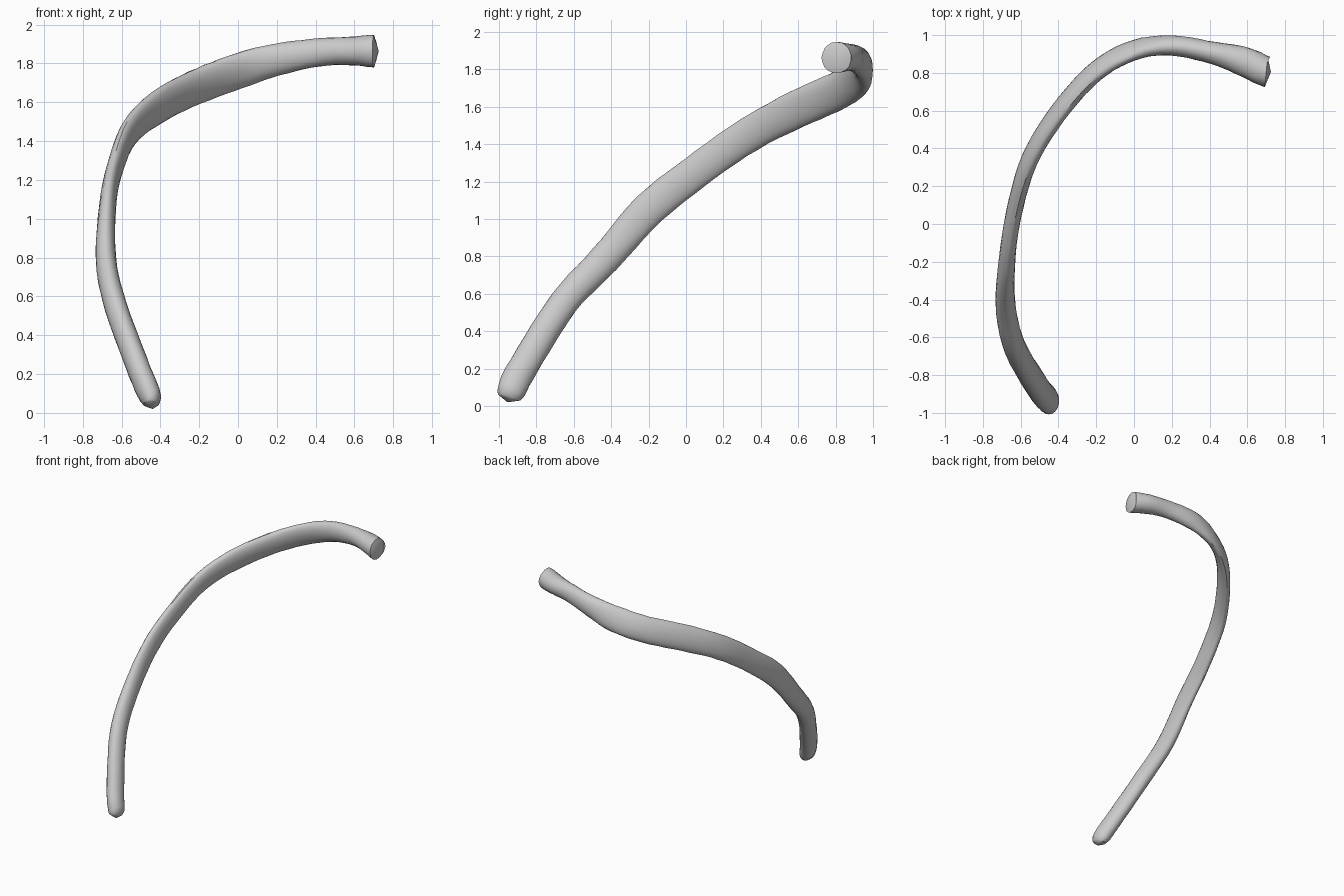
import bpy
import bmesh
import math
import random
from mathutils import Vector

random.seed(4)
cube = bpy.data.objects.get("Cube")
if cube:
    bpy.data.objects.remove(cube)

SIDES = 20
STEPS = 5

# Stations along the bone: centre x, y, z, half width, half thickness, lean in degrees
STATIONS = [
    (-.45, -.945, .045, .062, .042, 60),
    (-.455, -.93, .09, .077, .058, 60),
    (-.505, -.87, .21, .079, .06, 59),
    (-.63, -.655, .55, .078, .058, 54),
    (-.68, -.435, .785, .083, .053, 48),
    (-.672, -.195, 1.055, .092, .044, 44),
    (-.637, .05, 1.25, .09, .041, 40),
    (-.555, .335, 1.45, .093, .043, 33),
    (-.4, .59, 1.585, .1, .044, 25),
    (-.2, .81, 1.685, .1, .045, 22),
    (0, .92, 1.76, .098, .045, 20),
    (.2, .945, 1.82, .083, .053, 8),
    (.42, .905, 1.857, .072, .059, 0),
    (.58, .86, 1.864, .074, .078, 0),
    (.7, .805, 1.863, .084, .08, 0),
]


def spline(p0, p1, p2, p3, t):
    """Smooth blend from p1 to p2 for one value."""
    return p1 + t * (p2 - p0 + t * (2 * p0 - 5 * p1 + 4 * p2 - p3
                                    + t * (3 * (p1 - p2) + p3 - p0))) / 2


def refine(rows):
    out = []
    last = len(rows) - 1
    for i in range(last):
        around = [rows[min(max(i + k, 0), last)] for k in (-1, 0, 1, 2)]
        for s in range(STEPS):
            out.append([spline(*vals, s / STEPS) for vals in zip(*around)])
    out.append(list(rows[-1]))
    return out


def section_ring(bm, centre, tangent, wide, thick, lean):
    """One oval cross-section, square to the path, with a slightly uneven surface."""
    a = math.radians(lean)
    up = Vector((0, -math.sin(a), math.cos(a)))
    up = (up - tangent * up.dot(tangent)).normalized()
    side = tangent.cross(up)
    ring = []
    for k in range(SIDES):
        ang = math.tau * k / SIDES
        rough = random.uniform(.98, 1.02)
        offset = up * wide * math.cos(ang) + side * thick * math.sin(ang)
        ring.append(bm.verts.new(centre + offset * rough))
    return ring


def cap(bm, ring, tip):
    point = bm.verts.new(tip)
    for k in range(SIDES):
        bm.faces.new((ring[k], ring[(k + 1) % SIDES], point))


# Sweep the changing oval along the curved path
rows = refine(STATIONS)
centres = [Vector(r[:3]) for r in rows]
bm = bmesh.new()
rings = []
for i, row in enumerate(rows):
    tangent = (centres[min(i + 1, len(rows) - 1)] - centres[max(i - 1, 0)]).normalized()
    if i == len(rows) - 1:
        tangent = Vector((1, -.1, 0)).normalized()
    rings.append(section_ring(bm, centres[i], tangent, *row[3:]))
for low, high in zip(rings, rings[1:]):
    for k in range(SIDES):
        n = (k + 1) % SIDES
        bm.faces.new((low[k], low[n], high[n], high[k]))

# Blunt lower tip and nearly flat upper end
cap(bm, rings[0], centres[0] + Vector((.01, -.01, -.025)))
cap(bm, rings[-1], centres[-1] + Vector((.025, 0, 0)))
bmesh.ops.recalc_face_normals(bm, faces=bm.faces)

mesh = bpy.data.meshes.new("rib_bone")
bm.to_mesh(mesh)
bm.free()
bone = bpy.data.objects.new("rib_bone", mesh)
bpy.context.collection.objects.link(bone)

# Plain light grey
grey = bpy.data.materials.new("light_grey")
grey.use_nodes = True
colour = (.6, .6, .6, 1)
grey.diffuse_color = colour
grey.node_tree.nodes["Principled BSDF"].inputs["Base Color"].default_value = colour
mesh.materials.append(grey)

bpy.ops.object.select_all(action="DESELECT")
bone.select_set(True)
bpy.context.view_layer.objects.active = bone
bpy.ops.object.shade_smooth_by_angle(angle=math.radians(40))
